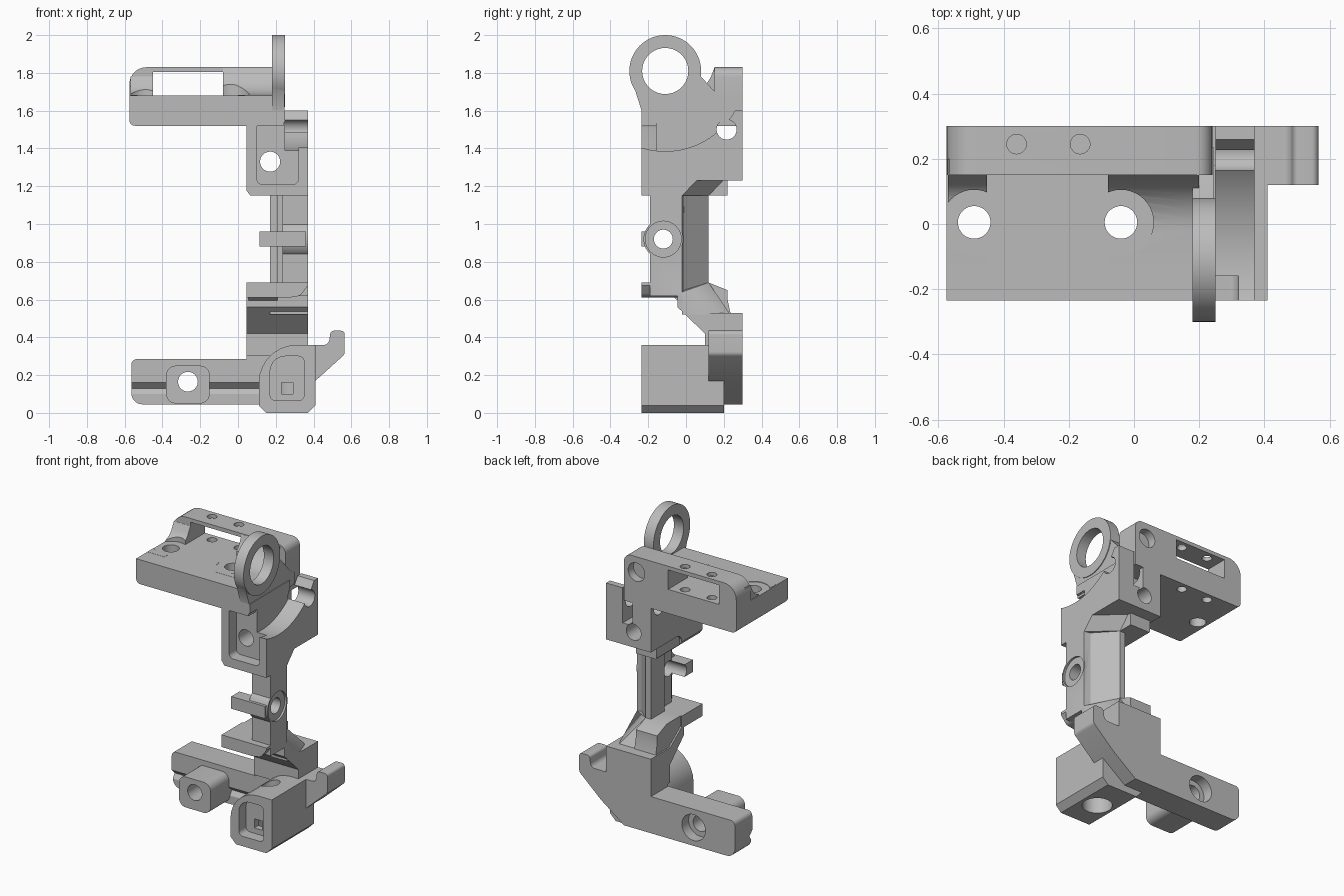
import bpy, bmesh, math
from mathutils import Vector

old = bpy.data.objects.get("Cube")
if old:
    bpy.data.objects.remove(old, do_unlink=True)

grey = bpy.data.materials.new("matt_grey")
grey.use_nodes = True
grey.diffuse_color = (0.5, 0.5, 0.5, 1)
grey.node_tree.nodes["Principled BSDF"].inputs["Base Color"].default_value = grey.diffuse_color


def rounded(points, steps=7):
    """Outline from (a, b) or (a, b, radius) corners."""
    out = []
    for i, p in enumerate(points):
        c = Vector(p[:2])
        if len(p) < 3:
            out.append(c)
            continue
        u = (Vector(points[i - 1][:2]) - c).normalized()
        v = (Vector(points[(i + 1) % len(points)][:2]) - c).normalized()
        half = u.angle(v) / 2
        centre = c + (u + v).normalized() * p[2] / math.sin(half)
        d = p[2] / math.tan(half)
        s, e = c + u * d - centre, c + v * d - centre
        turn = s.angle(e)
        for k in range(steps + 1):
            t = k / steps
            w = (s * math.sin((1 - t) * turn) + e * math.sin(t * turn)) / math.sin(turn)
            out.append(centre + w)
    return out


def finish(name, bm):
    bmesh.ops.recalc_face_normals(bm, faces=bm.faces)
    mesh = bpy.data.meshes.new(name)
    bm.to_mesh(mesh)
    bm.free()
    mesh.materials.append(grey)
    obj = bpy.data.objects.new(name, mesh)
    bpy.context.collection.objects.link(obj)
    return obj


def prism(name, axis, lo, hi, points):
    """Extrude an outline along an axis; the outline uses the other two axes in order."""
    place = {"x": lambda p, d: (d, p[0], p[1]),
             "y": lambda p, d: (p[0], d, p[1]),
             "z": lambda p, d: (p[0], p[1], d)}[axis]
    outline = rounded(points)
    bm = bmesh.new()
    ends = [[bm.verts.new(place(p, d)) for p in outline] for d in (lo, hi)]
    for ring in ends:
        bm.faces.new(ring)
    n = len(outline)
    for i in range(n):
        j = (i + 1) % n
        bm.faces.new((ends[0][i], ends[0][j], ends[1][j], ends[1][i]))
    return finish(name, bm)


def hull(name, points):
    bm = bmesh.new()
    bmesh.ops.convex_hull(bm, input=[bm.verts.new(p) for p in points])
    return finish(name, bm)


def box(name, x, y, z):
    return prism(name, "z", z[0], z[1],
                 [(x[0], y[0]), (x[1], y[0]), (x[1], y[1]), (x[0], y[1])])


def rod(name, axis, lo, hi, a, b, r, sides=40):
    pts = [(a + r * math.cos(math.tau * k / sides), b + r * math.sin(math.tau * k / sides))
           for k in range(sides)]
    return prism(name, axis, lo, hi, pts)


def combine(target, others, operation):
    for other in others:
        mod = target.modifiers.new("join", "BOOLEAN")
        mod.operation, mod.solver, mod.object = operation, "EXACT", other
        bpy.context.view_layer.objects.active = target
        bpy.ops.object.modifier_apply(modifier=mod.name)
        bpy.data.objects.remove(other, do_unlink=True)


def add(target, *parts):
    combine(target, parts, "UNION")


def cut(target, *parts):
    combine(target, parts, "DIFFERENCE")


# Top tray: floor, tall back wall and scooped fillets
tray = prism("top_tray", "y", -0.235, 0.3,
             [(-0.575, 1.52, 0.03), (0.24, 1.52), (0.24, 1.68), (-0.575, 1.68)])
back_wall = prism("back_wall", "y", 0.15, 0.3,
                  [(-0.575, 1.6), (0.24, 1.6), (0.24, 1.83, 0.05), (-0.575, 1.83, 0.09)])
add(tray, back_wall)
for x0, x1, top, radius in ((-0.57, -0.45, 1.78, 0.11), (-0.08, 0.2, 1.825, 0.17)):
    add(tray, prism("scoop", "x", x0, x1,
                    [(-0.12, 1.6), (0.2, 1.6), (0.2, top), (0.149, top),
                     (0.1, 1.685, radius), (-0.12, 1.681)]))
cut(tray, box("window", (-0.45, -0.08), (0.0, 0.4), (1.678, 1.805)))
for x in (-0.49, -0.04):
    cut(tray, rod("seat", "z", 1.678, 1.9, x, 0.005, 0.1),
        rod("bore", "z", 1.4, 1.9, x, 0.005, 0.05))
for x in (-0.36, -0.165):
    cut(tray, rod("pin_bore", "z", 1.4, 1.9, x, 0.245, 0.03, 24))
cut(tray, rod("rear_socket", "y", 0.245, 0.4, 0.15, 1.73, 0.06))

# Upper block below the tray, with its disc-shaped clearance and pocket
block = prism("upper_block", "x", 0.045, 0.37,
              [(-0.235, 1.15), (-0.02, 1.15), (-0.02, 1.23, 0.05), (0.3, 1.23),
               (0.3, 1.6), (-0.235, 1.6)])
add(block, box("lower_lip", (0.06, 0.21), (-0.1, 0.22), (1.15, 1.3)))
cut(block, rod("disc_clearance", "x", 0.25, 0.5, -0.11, 1.81, 0.425, 96),
    prism("front_pocket", "y", -0.4, -0.16,
          [(0.1, 1.21, 0.03), (0.32, 1.21, 0.03), (0.32, 1.42), (0.25, 1.42),
           (0.25, 1.54), (0.1, 1.54, 0.03)]),
    box("side_notch", (0.24, 0.5), (-0.4, -0.16), (1.42, 1.53)),
    rod("front_bore", "y", -0.4, 0.4, 0.17, 1.33, 0.053),
    rod("side_bore", "x", -0.1, 0.5, 0.215, 1.5, 0.053),
    box("rear_slot", (0.18, 0.25), (0.18, 0.4), (1.37, 1.7)),
    prism("corner_chamfer", "y", -0.5, 0.5, [(0.0, 1.1), (0.065, 1.1), (0.065, 1.15), (0.0, 1.24)]))

# Ring plate: an eye on a web that ends in an arc
plate = prism("ring_plate", "x", 0.18, 0.245,
              [(-0.235, 1.42), (-0.05, 1.4), (0.1, 1.44), (0.235, 1.56), (0.235, 1.63),
               (0.19, 1.66), (0.075, 1.785), (-0.1, 1.8), (-0.27, 1.71), (-0.235, 1.6)])
add(plate, rod("eye", "x", 0.18, 0.25, -0.11, 1.81, 0.19, 64))
cut(plate, rod("eye_bore", "x", 0.0, 0.5, -0.11, 1.81, 0.122, 64),
    rod("web_bore", "x", 0.0, 0.5, 0.215, 1.5, 0.053),
    box("web_pocket", (0.1, 0.3), (-0.4, -0.16), (1.3, 1.535)))

# Column: slanted back face, stepped front, flared at both ends
column = prism("column", "z", 0.62, 1.2,
               [(0.235, -0.19), (0.37, -0.19), (0.37, -0.02), (0.33, -0.01), (0.21, 0.12),
                (0.17, 0.12), (0.17, -0.02), (0.21, -0.02), (0.21, -0.15), (0.235, -0.15)])
add(column, rod("screw_boss", "x", 0.235, 0.37, -0.12, 0.92, 0.105),
    box("cross_clip", (0.115, 0.36), (-0.235, -0.14), (0.88, 0.96)),
    hull("upper_flare", [(0.37, -0.02, 1.15), (0.21, 0.12, 1.15), (0.17, 0.12, 1.15),
                         (0.17, -0.02, 1.15), (0.37, -0.02, 1.235), (0.37, 0.06, 1.235),
                         (0.21, 0.2, 1.235), (0.17, 0.2, 1.235), (0.17, -0.02, 1.235)]),
    hull("lower_flare", [(0.37, -0.02, 0.64), (0.21, 0.12, 0.69), (0.17, 0.12, 0.69),
                         (0.17, -0.02, 0.69), (0.37, -0.02, 0.52), (0.37, 0.12, 0.52),
                         (0.33, 0.235, 0.52), (0.17, 0.235, 0.52), (0.17, -0.02, 0.52)]))
cut(column, rod("boss_seat", "x", 0.357, 0.5, -0.12, 0.92, 0.095),
    rod("boss_bore", "x", 0.0, 0.5, -0.12, 0.92, 0.05))

# Shelf that joins the column to the foot
shelf = prism("foot_shelf", "x", 0.045, 0.37,
              [(-0.235, 0.61), (-0.045, 0.61), (-0.045, 0.56), (0.1, 0.42), (0.1, 0.3),
               (0.3, 0.3), (0.3, 0.53), (0.1, 0.53), (-0.02, 0.62), (-0.02, 0.69), (-0.235, 0.69)])
add(shelf, prism("shelf_fin", "x", 0.055, 0.21,
                 [(-0.1, 0.64), (0.1, 0.48), (0.235, 0.48), (0.235, 0.53), (0.22, 0.6),
                  (0.22, 0.65), (0.12, 0.69), (-0.1, 0.69)]))
cut(shelf, prism("shelf_underside", "y", -0.5, -0.046,
                 [(0.27, 0.5), (0.27, 0.61), (0.33, 0.62, 0.04), (0.375, 0.68), (0.4, 0.5)]))

# Foot: rear plate with arm and hook in one outline
foot = prism("foot_plate", "y", 0.12, 0.3,
             [(-0.565, 0.045, 0.06), (0.24, 0.045), (0.41, 0.17), (0.565, 0.31, 0.03),
              (0.565, 0.435, 0.02), (0.49, 0.435, 0.02), (0.48, 0.36, 0.03), (0.37, 0.36),
              (0.37, 0.53), (0.045, 0.53), (0.045, 0.285), (-0.565, 0.285, 0.03)])
cut(foot, prism("arm_groove", "x", -0.7, 0.11,
                [(0.0, 0.16), (0.12, 0.16), (0.15, 0.13), (0.13, 0.1), (0.13, 0.0), (0.0, 0.0)]))
add(foot, prism("arm_boss", "y", -0.07, 0.2,
                [(-0.38, 0.05, 0.05), (-0.15, 0.05, 0.05), (-0.15, 0.25, 0.05), (-0.38, 0.25, 0.05)]))
cut(foot, rod("arm_bore", "y", -0.3, 0.5, -0.265, 0.165, 0.052),
    rod("arm_counterbore", "y", 0.23, 0.5, -0.265, 0.165, 0.085))

# Lower block: pocketed front, vertical bore, sloped rear corner
lower = prism("lower_block", "y", -0.235, 0.2,
              [(0.11, 0.04), (0.15, 0.0), (0.37, 0.0), (0.41, 0.04),
               (0.41, 0.36), (0.11, 0.36, 0.2)])
cut(lower, prism("block_pocket", "y", -0.4, -0.16,
                 [(0.17, 0.065, 0.03), (0.35, 0.065, 0.03), (0.35, 0.3, 0.03), (0.17, 0.3, 0.08)]),
    box("square_bore", (0.23, 0.29), (-0.3, -0.05), (0.1, 0.16)),
    rod("vertical_bore", "z", -0.1, 0.5, 0.26, -0.03, 0.055),
    rod("bottom_seat", "z", -0.1, 0.2, 0.26, -0.03, 0.09))

# Smooth the rounded surfaces and keep the edges crisp
bpy.ops.object.select_all(action="DESELECT")
for obj in (tray, block, plate, column, shelf, foot, lower):
    obj.select_set(True)
bpy.context.view_layer.objects.active = tray
bpy.ops.object.shade_smooth_by_angle(angle=math.radians(30))
